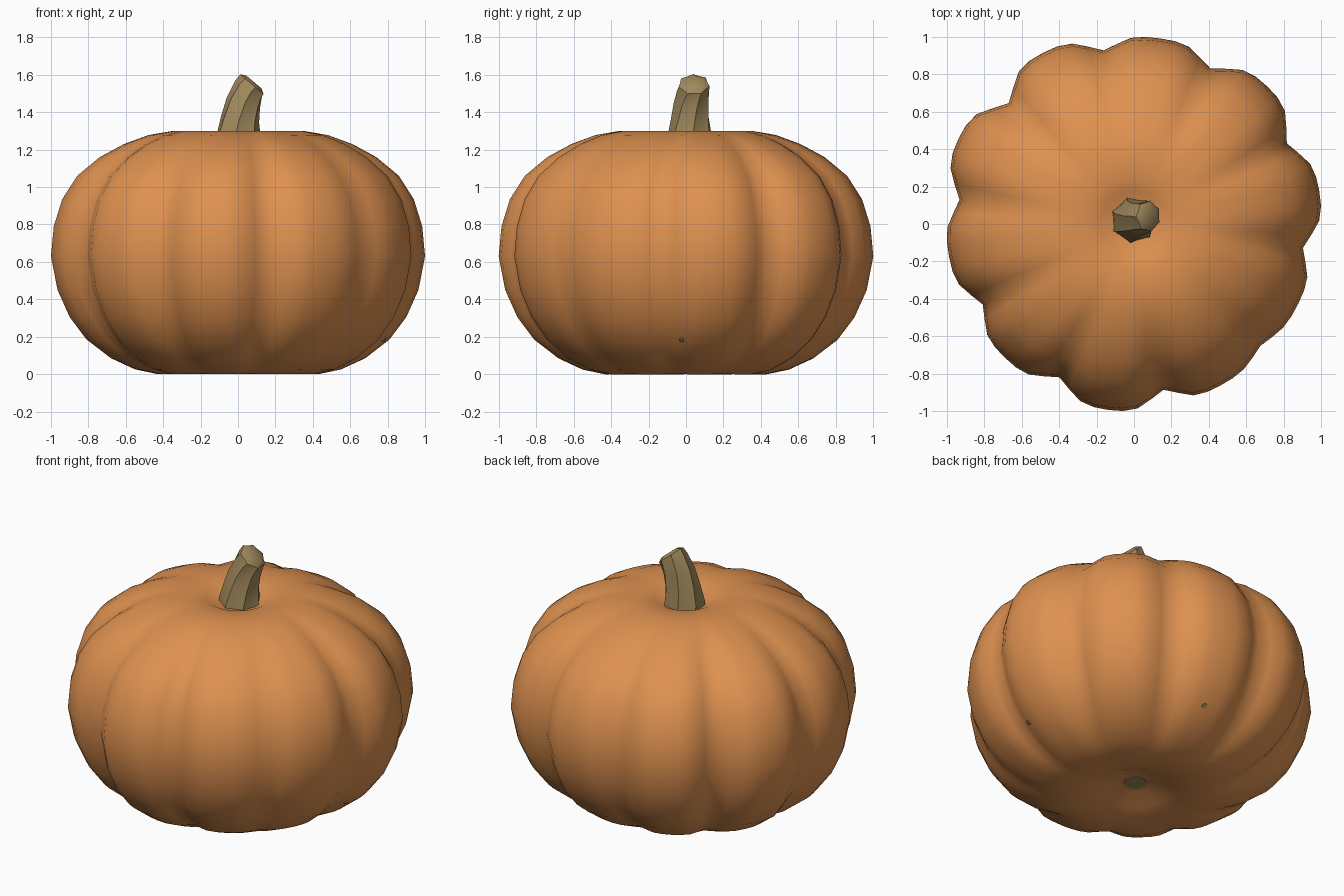
import bpy
import bmesh
from math import cos, sin, pi, radians
from mathutils import Vector, Matrix

cube = bpy.data.objects.get("Cube")
if cube:
    bpy.data.objects.remove(cube, do_unlink=True)


def make_material(name, color):
    mat = bpy.data.materials.new(name)
    mat.use_nodes = True
    mat.diffuse_color = color
    bsdf = mat.node_tree.nodes["Principled BSDF"]
    bsdf.inputs["Base Color"].default_value = color
    bsdf.inputs["Roughness"].default_value = 0.8
    return mat


def loft(name, rings, mat, smooth_angle):
    """Skin a list of equal-sized point rings and close both ends."""
    bm = bmesh.new()
    loops = [[bm.verts.new(p) for p in ring] for ring in rings]
    n = len(loops[0])
    for low, high in zip(loops, loops[1:]):
        for i in range(n):
            j = (i + 1) % n
            bm.faces.new((low[i], low[j], high[j], high[i]))
    for loop in (loops[0], loops[-1]):
        centre = bm.verts.new(sum((v.co for v in loop), Vector()) / n)
        for i in range(n):
            bm.faces.new((loop[i], loop[(i + 1) % n], centre))
    bmesh.ops.recalc_face_normals(bm, faces=bm.faces[:])
    mesh = bpy.data.meshes.new(name)
    bm.to_mesh(mesh)
    bm.free()
    mesh.materials.append(mat)
    obj = bpy.data.objects.new(name, mesh)
    bpy.context.collection.objects.link(obj)
    bpy.ops.object.select_all(action="DESELECT")
    obj.select_set(True)
    bpy.context.view_layer.objects.active = obj
    bpy.ops.object.shade_smooth_by_angle(angle=radians(smooth_angle))
    return obj


orange = make_material("pumpkin orange", (0.73, 0.283, 0.08, 1))
brown = make_material("stem brown", (0.352, 0.25, 0.105, 1))

# Body: outline from the bottom dimple to the top dimple (radius, height)
profile = [(0.05, 0.075), (0.12, 0.068), (0.22, 0.025), (0.32, 0.005), (0.43, 0.0),
           (0.55, 0.025), (0.68, 0.085), (0.81, 0.185), (0.9, 0.305), (0.965, 0.45),
           (1.0, 0.63), (0.985, 0.79), (0.94, 0.935), (0.86, 1.06), (0.74, 1.16),
           (0.61, 1.23), (0.48, 1.278), (0.35, 1.3), (0.25, 1.292), (0.18, 1.28),
           (0.11, 1.245)]
lobe_size = [1.0, 1.02, 1.0, 1.035, 1.04, 1.0, 0.99, 1.0, 0.975, 0.97]
groove_depth = [0.09, 0.085, 0.075, 0.105, 0.08, 0.083, 0.087, 0.092, 0.04, 0.08]
LOBES, STEPS, FIRST = len(lobe_size), 8, radians(10)


def lobe_shape(k):
    """Return the blended lobe size and the groove depth at step k."""
    a, f = k // STEPS, (k % STEPS) / STEPS
    blend = (1 - cos(pi * f)) / 2
    size = lobe_size[a] * (1 - blend) + lobe_size[(a + 1) % LOBES] * blend
    u = 2 * min(f, 1 - f)
    return size, groove_depth[a] * (1 - cos(pi * u ** 2)) / 2


rings = []
for r, z in profile:
    fade = max(0.0, min(1.0, (r - 0.3) / 0.45))
    ring = []
    for k in range(LOBES * STEPS):
        size, groove = lobe_shape(k)
        ang = FIRST + 2 * pi * k / (LOBES * STEPS)
        rad = r * (1 + (size - 1) * fade) * (1 - groove * fade)
        height = 0.65 + (z - 0.65) * (1 - 0.15 * groove * fade)
        ring.append(Vector((rad * cos(ang), rad * sin(ang), height)))
    rings.append(ring)

# Fit the body to a two-unit square footprint
for axis in (0, 1):
    values = [p[axis] for ring in rings for p in ring]
    low, high = min(values), max(values)
    for ring in rings:
        for p in ring:
            p[axis] = (p[axis] - (low + high) / 2) * 2 / (high - low)
body = loft("pumpkin_body", rings, orange, 60)

# Stem: ridged rings that bend and tilt to the model's left (x, y, z, radius, tilt)
path = [(0.0, 0.022, 1.2, 0.13, 0), (0.0, 0.022, 1.27, 0.122, 3),
        (0.01, 0.025, 1.36, 0.106, 8), (0.03, 0.03, 1.45, 0.096, 18),
        (0.058, 0.038, 1.52, 0.088, 32), (0.076, 0.042, 1.548, 0.085, 40),
        (0.085, 0.045, 1.562, 0.055, 40)]
stem_rings = []
for i, (x, y, z, r, tilt) in enumerate(path):
    turn = Matrix.Rotation(radians(tilt), 3, "Y")
    ring = []
    for k in range(14):
        ang = 2 * pi * k / 14 + 0.1 * i
        rad = r * (1.0 if k % 2 == 0 else 0.87)
        ring.append(turn @ Vector((rad * cos(ang), rad * sin(ang), 0)) + Vector((x, y, z)))
    stem_rings.append(ring)
loft("stem", stem_rings, brown, 35)


# Blossom scar and small blemishes: thin discs lying on the skin
def skin_disc(name, near, radius):
    found, point, normal, face = body.closest_point_on_mesh(Vector(near))
    turn = normal.to_track_quat("Z", "Y")
    loft(name, [[point + turn @ Vector((radius * cos(k * pi / 4), radius * sin(k * pi / 4), h))
                 for k in range(8)] for h in (-0.003, 0.005)], brown, 30)


bpy.context.view_layer.update()
skin_disc("blossom_scar", (-0.02, -0.01, 0.05), 0.07)
skin_disc("left_blemish", (0.79, -0.03, 0.17), 0.015)
skin_disc("back_blemish", (0.13, 0.79, 0.18), 0.015)
